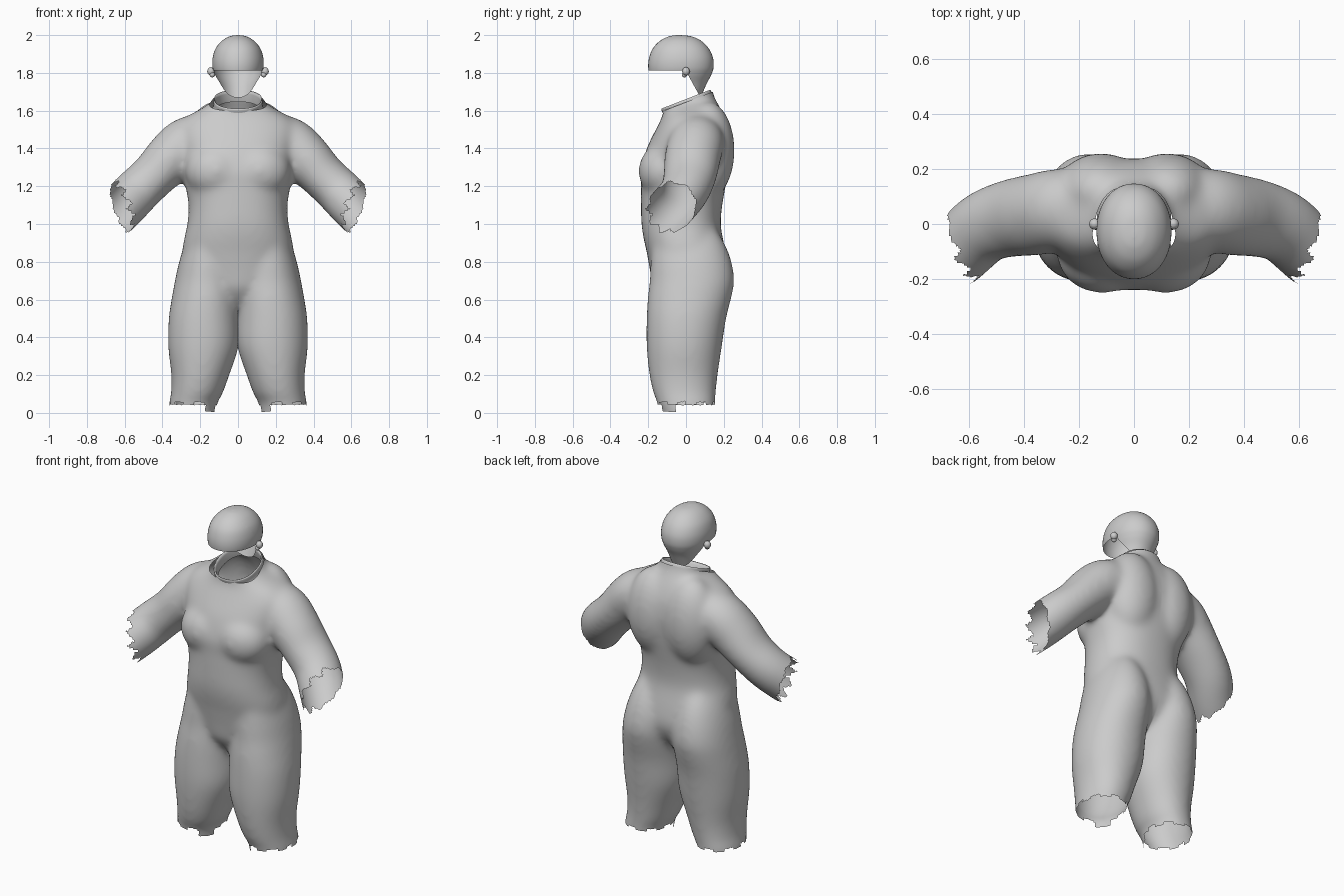
import bpy, bmesh, math
from mathutils import Vector

if "Cube" in bpy.data.objects:
    bpy.data.objects.remove(bpy.data.objects["Cube"])

suit_mat = bpy.data.materials.new("plain grey")
suit_mat.diffuse_color = (0.6, 0.6, 0.6, 1)
suit_mat.use_nodes = True
suit_mat.node_tree.nodes["Principled BSDF"].inputs["Base Color"].default_value = suit_mat.diffuse_color
SEG = 48


def spline(rows, steps):
    """Catmull-Rom interpolation through rows of numbers."""
    out = []
    for i in range(len(rows) - 1):
        p = [rows[max(i - 1, 0)], rows[i], rows[i + 1], rows[min(i + 2, len(rows) - 1)]]
        for s in range(steps):
            t = s / steps
            out.append([0.5 * (2 * b + (c - a) * t + (2 * a - 5 * b + 4 * c - d) * t * t
                               + (3 * b - a - 3 * c + d) * t ** 3) for a, b, c, d in zip(*p)])
    return out + [list(rows[-1])]


def ring(center, u, v, power=2.0):
    pts = []
    for k in range(SEG):
        a = 2 * math.pi * k / SEG
        c, s = math.cos(a), math.sin(a)
        pts.append(center + u * math.copysign(abs(c) ** (2 / power), c)
                   + v * math.copysign(abs(s) ** (2 / power), s))
    return pts


def loft(bm, rings, caps=True):
    loops = [[bm.verts.new(p) for p in r] for r in rings]
    faces = []
    for a, b in zip(loops, loops[1:]):
        for k in range(SEG):
            j = (k + 1) % SEG
            faces.append(bm.faces.new((a[k], a[j], b[j], b[k])))
    if caps:
        faces += [bm.faces.new(loops[0][::-1]), bm.faces.new(loops[-1])]
    bmesh.ops.recalc_face_normals(bm, faces=faces)


def blob(bm, center, radii):
    made = bmesh.ops.create_uvsphere(bm, u_segments=32, v_segments=20, radius=1)["verts"]
    for v in made:
        v.co = Vector([c + r * x for c, r, x in zip(center, radii, v.co)])


def cut(bm, co, no, clear=True):
    bmesh.ops.bisect_plane(bm, geom=bm.verts[:] + bm.edges[:] + bm.faces[:], dist=1e-5,
                           plane_co=co, plane_no=no, clear_outer=clear)


def upright(rows, power, steps=4):
    """Level rings from rows of z, left x, right x, front y, back y."""
    return [ring(Vector(((l + r) / 2, (f + b) / 2, z)), Vector(((r - l) / 2, 0, 0)),
                 Vector((0, (b - f) / 2, 0)), power) for z, l, r, f, b in spline(rows, steps)]


def make(name, bm):
    me = bpy.data.meshes.new(name)
    bm.to_mesh(me)
    bm.free()
    ob = bpy.data.objects.new(name, me)
    bpy.context.collection.objects.link(ob)
    me.materials.append(suit_mat)
    return ob


def smooth(ob):
    for p in ob.data.polygons:
        p.use_smooth = True


def mirror(ob):
    m = ob.modifiers.new("mirror", "MIRROR")
    m.merge_threshold = 0.0008


# torso
bm = bmesh.new()
torso = [(0.56, .06, -.10, .08), (0.65, .16, -.17, .175), (0.75, .26, -.19, .218),
         (0.85, .292, -.208, .21), (0.92, .286, -.224, .196), (1.0, .268, -.236, .184),
         (1.1, .262, -.238, .192), (1.2, .278, -.238, .21), (1.28, .292, -.24, .224),
         (1.4, .312, -.208, .238), (1.5, .325, -.160, .228), (1.56, .285, -.13, .208),
         (1.605, .205, -.118, .187), (1.65, .138, -.122, .162), (1.7, .126, -.13, .142),
         (1.8, .12, -.13, .13)]
loft(bm, upright([(z, -w, w, f, b) for z, w, f, b in torso], 2.3))
# chest and shoulder blade fullness
blob(bm, (.115, -.11, 1.28), (.165, .142, .15))
blob(bm, (.12, .115, 1.39), (.165, .143, .26))
# leg
loft(bm, upright([(-.12, .12, .365, -.13, .15), (.04, .112, .366, -.15, .155),
                  (.1, .082, .355, -.172, .158), (.2, .046, .353, -.194, .168),
                  (.35, -.003, .37, -.209, .19), (.5, -.006, .367, -.209, .213),
                  (.62, -.006, .349, -.202, .243), (.7, -.004, .334, -.192, .256),
                  (.8, .004, .312, -.187, .242), (.9, .03, .278, -.172, .204),
                  (1.0, .08, .22, -.1, .14)], 2.1))
# sleeve: centre, radius across, radius front to back
arm = spline([(.14, .06, 1.49, .10, .12), (.26, .055, 1.435, .137, .147),
              (.355, .035, 1.35, .137, .149), (.45, .02, 1.253, .122, .142),
              (.54, -.01, 1.168, .124, .132), (.615, -.075, 1.09, .126, .128),
              (.70, -.15, 1.01, .125, .128), (.76, -.2, .95, .125, .128)], 4)
rings = []
for i, row in enumerate(arm):
    t = (Vector(arm[min(i + 1, len(arm) - 1)][:3]) - Vector(arm[max(i - 1, 0)][:3])).normalized()
    side = Vector((0, 0, 1)).cross(t).normalized()
    rings.append(ring(Vector(row[:3]), side * row[4], t.cross(side) * row[3]))
loft(bm, rings)

# fuse the parts into one skin
body = make("body_suit", bm)
rm = body.modifiers.new("fuse", "REMESH")
rm.mode, rm.voxel_size = "VOXEL", 0.0125
sm = body.modifiers.new("soften", "SMOOTH")
sm.factor, sm.iterations = 0.5, 34
bpy.context.view_layer.update()
dg = bpy.context.evaluated_depsgraph_get()
skin = bpy.data.meshes.new_from_object(body.evaluated_get(dg))
body.modifiers.clear()

# half body, open neck, torn hems and cuffs
bm = bmesh.new()
bm.from_mesh(skin)
cut(bm, (0, 0, 0), (-1, 0, 0))
cut(bm, (0, 0, 1.645), (0, -.36, .93))
cuff_c, cuff_n = Vector((.61, -.09, 1.08)), Vector((.92, -.31, -.26)).normalized()
doomed = []
for f in bm.faces:
    p = f.calc_center_median()
    if p.z < .2:
        a = math.atan2(p.y, p.x - .23)
        tooth = (a * 4 / math.pi) % 1
        low = .04 if tooth < .55 else .058
        if -2.7 < a < -2.0:
            low = .006
        if p.z < low:
            doomed.append(f)
    elif p.x > .42 and p.z < 1.3:
        d = p - cuff_c
        a = math.atan2(d.z, d.y)
        tooth = abs(((a * 5 / math.pi) % 1) * 2 - 1)
        amp = .045 if d.y < .03 else .012
        if d.dot(cuff_n) > amp * (tooth - .5):
            doomed.append(f)
bmesh.ops.delete(bm, geom=doomed, context="FACES")
bm.to_mesh(body.data)
bm.free()
if not body.data.materials:
    body.data.materials.append(suit_mat)
for p in body.data.polygons:
    p.material_index = 0
smooth(body)
mirror(body)

# tilted collar with a rolled rim
bm = bmesh.new()
tilt, up = Vector((0, .93, .36)), Vector((0, -.36, .93))
loft(bm, [ring(Vector((0, .0, 1.657)) + up * h, Vector((.129 * s, 0, 0)), tilt * .14 * s, 2.2)
          for s, h in ((1.05, -.05), (1.01, -.035), (1.0, -.02), (1.01, -.005), (.99, .004),
                       (.95, .002), (.92, -.012), (.91, -.06))], caps=False)
smooth(make("collar", bm))

# head shell, open at the face
bm = bmesh.new()
head = [(2.0, .006, -.05, -.03), (1.993, .045, -.09, .03), (1.97, .085, -.137, .08),
        (1.93, .118, -.175, .12), (1.88, .134, -.195, .143), (1.83, .135, -.2, .146),
        (1.79, .124, -.19, .134), (1.74, .102, -.15, .108), (1.67, .08, -.09, .078)]
loft(bm, upright([(z, -w, w, f, b) for z, w, f, b in head], 2.1, 7))
brim, slope = 1.812, .55
cut(bm, (0, 0, brim), (0, 0, 1), False)
cut(bm, (0, .005, 1.8), (0, 1, slope), False)
gone = []
for f in bm.faces:
    p = f.calc_center_median()
    if p.z < brim and p.y < .005 + (1.8 - p.z) * slope:
        gone.append(f)
bmesh.ops.delete(bm, geom=gone, context="FACES")
smooth(make("head_shell", bm))

# ears
bm = bmesh.new()
blob(bm, (.143, .0, 1.808), (.02, .02, .022))
blob(bm, (.136, -.008, 1.79), (.014, .014, .014))
ears = make("ears", bm)
smooth(ears)
mirror(ears)
